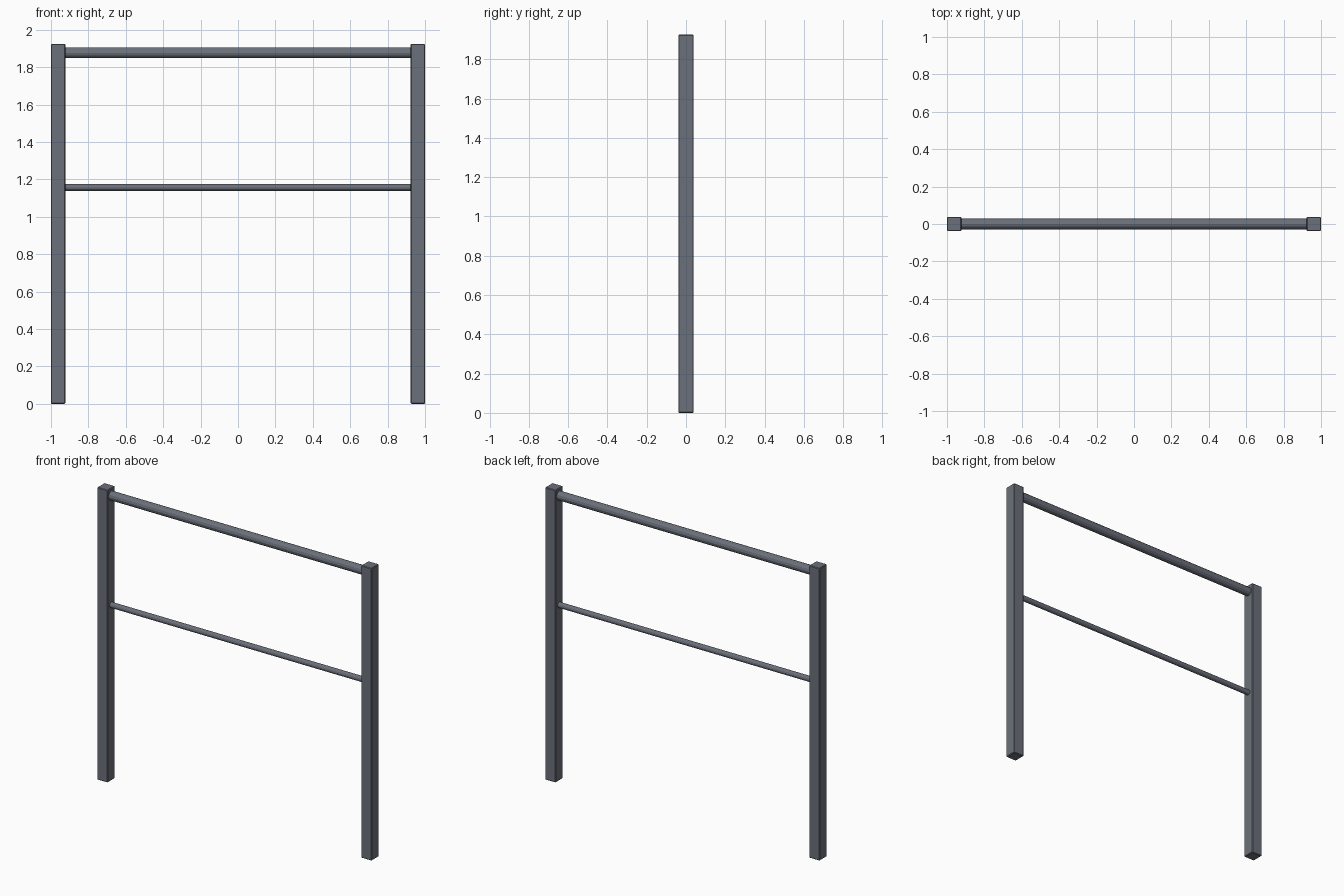
import bpy, math

if "Cube" in bpy.data.objects:
    bpy.data.objects.remove(bpy.data.objects["Cube"])

POST_W, POST_H = 0.077, 1.925
POST_X = 1 - POST_W / 2

# Dark charcoal paint
paint = bpy.data.materials.new("charcoal_paint")
paint.diffuse_color = (0.148, 0.163, 0.195, 1)
paint.use_nodes = True
paint.node_tree.nodes["Principled BSDF"].inputs["Base Color"].default_value = paint.diffuse_color


def post(name, x):
    # Square upright with slightly eased edges
    bpy.ops.mesh.primitive_cube_add(size=1, location=(x, 0, POST_H / 2))
    ob = bpy.context.object
    ob.name = name
    ob.scale = (POST_W, POST_W, POST_H)
    bpy.ops.object.transform_apply(location=False, rotation=False, scale=True)
    bev = ob.modifiers.new("eased_edges", 'BEVEL')
    bev.width = 0.004
    bev.segments = 1
    ob.data.materials.append(paint)


def rail(name, z, radius):
    # Faceted round bar spanning between the inner faces of the posts
    bpy.ops.mesh.primitive_cylinder_add(
        vertices=12, radius=radius, depth=2 * (1 - POST_W) + 0.004,
        location=(0, 0, z), rotation=(0, math.pi / 2, 0))
    ob = bpy.context.object
    ob.name = name
    ob.data.materials.append(paint)


# Uprights
post("left_post", -POST_X)
post("right_post", POST_X)

# Horizontal bars
rail("top_rail", 1.877, 0.029)
rail("middle_rail", 1.157, 0.018)
